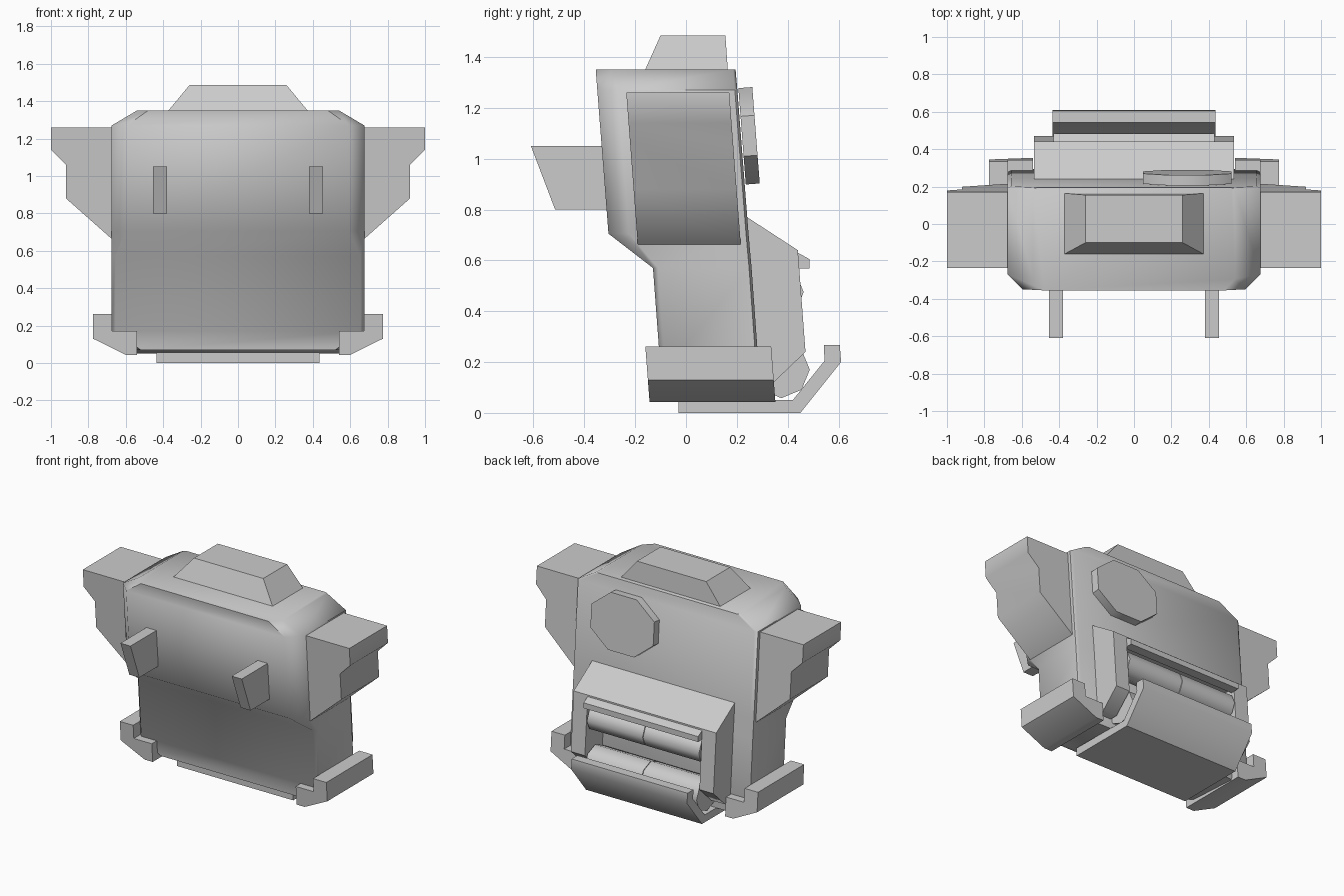
import bpy, bmesh, math
from mathutils import Matrix

if "Cube" in bpy.data.objects:
    bpy.data.objects.remove(bpy.data.objects["Cube"])


def finish(name, bm, angle=50):
    bmesh.ops.recalc_face_normals(bm, faces=bm.faces[:])
    me = bpy.data.meshes.new(name)
    bm.to_mesh(me)
    bm.free()
    ob = bpy.data.objects.new(name, me)
    bpy.context.collection.objects.link(ob)
    bpy.ops.object.select_all(action='DESELECT')
    ob.select_set(True)
    bpy.context.view_layer.objects.active = ob
    bpy.ops.object.shade_smooth_by_angle(angle=math.radians(angle))
    return ob


def loft(name, rings):
    """Closed solid through rings that share a point count."""
    bm = bmesh.new()
    vs = [[bm.verts.new(p) for p in r] for r in rings]
    n = len(vs[0])
    for a, b in zip(vs, vs[1:]):
        for i in range(n):
            j = (i + 1) % n
            bm.faces.new((a[i], a[j], b[j], b[i]))
    bm.faces.new(vs[0])
    bm.faces.new(vs[-1])
    return finish(name, bm)


def prism_x(name, pts, x0, x1):
    """(y, z) profile extruded along x."""
    return loft(name, [[(x, y, z) for y, z in pts] for x in (x0, x1)])


def leaning(name, pts, side, y0, y1, top):
    """(x, z) profile extruded along y, leaning back with the body."""
    return loft(name, [[(side * x, y + (top - z) * 0.076, z) for x, z in pts]
                       for y in (y0, y1)])


# Body: stacked cross-sections with cut front corners
def body_ring(hx, yf, yb, c, zf, zb):
    half = [(hx - c, yf, zf), (hx, yf + c, zf), (hx, yb - 0.01, zb), (hx - 0.02, yb, zb)]
    return half + [(-x, y, z) for x, y, z in reversed(half)]


loft("body", [body_ring(*r) for r in (
    (0.54, -0.09, 0.295, 0.02, 0.07, 0.05),
    (0.675, -0.10, 0.287, 0.02, 0.17, 0.17),
    (0.675, -0.13, 0.258, 0.02, 0.57, 0.57),
    (0.675, -0.305, 0.246, 0.08, 0.705, 0.705),
    (0.675, -0.349, 0.202, 0.08, 1.27, 1.27),
    (0.54, -0.355, 0.195, 0.06, 1.35, 1.35))])

# Raised block on top of the head
loft("top_block", [
    [(-0.38, -0.165, 1.34), (0.38, -0.165, 1.34), (0.38, 0.165, 1.34), (-0.38, 0.165, 1.34)],
    [(-0.26, -0.10, 1.485), (0.26, -0.10, 1.485), (0.26, 0.155, 1.485), (-0.26, 0.155, 1.485)]])

shoulder = [(0.66, 1.26), (1.0, 1.26), (1.0, 1.14), (0.92, 1.06), (0.92, 0.88), (0.66, 0.65)]
foot = [(0.54, 0.17), (0.675, 0.17), (0.675, 0.262), (0.775, 0.262),
        (0.775, 0.13), (0.60, 0.043), (0.54, 0.043)]
prong = [(-0.61, 1.05), (-0.30, 1.05), (-0.28, 0.80), (-0.515, 0.80)]
hopper = [(0.22, 0.78), (0.24, 0.77), (0.44, 0.64), (0.47, 0.24), (0.345, 0.12), (0.26, 0.12)]

for side, tag in ((-1, "left"), (1, "right")):
    leaning(tag + "_shoulder", shoulder, side, -0.235, 0.17, 1.26)
    leaning(tag + "_foot", foot, side, -0.16, 0.335, 0.262)
    prism_x(tag + "_front_prong", prong, side * 0.38, side * 0.455)
    prism_x(tag + "_hopper_wall", hopper, side * 0.43, side * 0.535)
    # Rollers inside the hopper
    for row, y, z, r in (("upper", 0.375, 0.475, 0.088), ("lower", 0.375, 0.17, 0.112)):
        ring = [(y + r * math.cos(i * math.pi / 4), z + r * math.sin(i * math.pi / 4))
                for i in range(8)]
        prism_x(f"{tag}_{row}_roller", ring, side * 0.002, side * 0.42)

# Hopper roof and rail across the opening
prism_x("hopper_roof", [(0.22, 0.78), (0.24, 0.77), (0.44, 0.64), (0.442, 0.59), (0.24, 0.60)],
        -0.44, 0.44)
prism_x("hopper_rail", [(0.42, 0.635), (0.44, 0.63), (0.485, 0.605), (0.485, 0.568), (0.42, 0.568)],
        -0.43, 0.43)

# Tray underneath with upturned lip
prism_x("tray", [(-0.03, 0), (0.45, 0), (0.61, 0.20), (0.605, 0.268), (0.542, 0.268),
                 (0.545, 0.205), (0.42, 0.05), (-0.03, 0.055)], -0.435, 0.435)

# Eight-sided dial on the back
bm = bmesh.new()
r = 0.19 / math.cos(math.pi / 8)
m = (Matrix.Translation((0.285, 0.248, 1.09)) @ Matrix.Rotation(math.radians(94.4), 4, 'X')
     @ Matrix.Diagonal((1.24, 1, 1, 1)) @ Matrix.Rotation(math.pi / 8, 4, 'Z'))
bmesh.ops.create_cone(bm, cap_ends=True, segments=8, radius1=r, radius2=r, depth=0.055, matrix=m)
finish("back_dial", bm)
